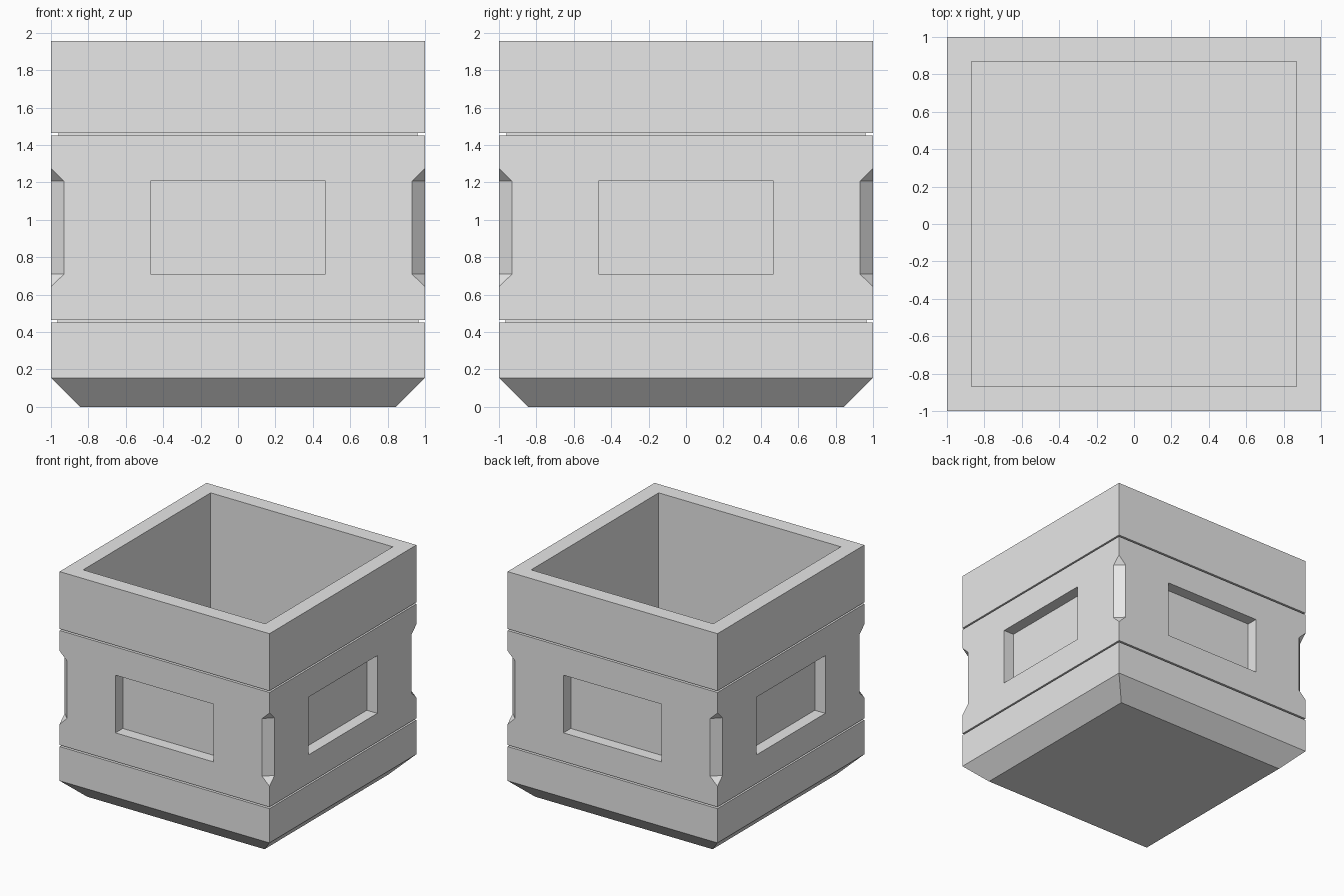
import bpy, bmesh, math
from mathutils import Matrix

if "Cube" in bpy.data.objects:
    bpy.data.objects.remove(bpy.data.objects["Cube"])

# Stone colour
grey = bpy.data.materials.new("stone grey")
grey.diffuse_color = (0.8, 0.8, 0.8, 1)
grey.use_nodes = True
grey.node_tree.nodes["Principled BSDF"].inputs["Base Color"].default_value = grey.diffuse_color


def make_object(name, bm):
    bmesh.ops.recalc_face_normals(bm, faces=bm.faces[:])
    mesh = bpy.data.meshes.new(name)
    bm.to_mesh(mesh)
    bm.free()
    mesh.materials.append(grey)
    obj = bpy.data.objects.new(name, mesh)
    bpy.context.collection.objects.link(obj)
    return obj


def loft(bm, rings):
    """Join closed rings of points and cap both ends."""
    loops = [[bm.verts.new(p) for p in ring] for ring in rings]
    for a, b in zip(loops, loops[1:]):
        n = len(a)
        for i in range(n):
            bm.faces.new((a[i], a[(i + 1) % n], b[(i + 1) % n], b[i]))
    bm.faces.new(loops[0])
    bm.faces.new(loops[-1])
    return [v for ring in loops for v in ring]


def square(h, z):
    return [(-h, -h, z), (h, -h, z), (h, h, z), (-h, h, z)]


# Square pot: bevelled foot, two grooves, rim, hollow inside
profile = [(0.845, 0), (1, 0.155),
           (1, 0.45), (0.965, 0.45), (0.965, 0.464), (1, 0.464),
           (1, 1.45), (0.96, 1.45), (0.96, 1.464), (1, 1.464),
           (1, 1.957), (0.868, 1.957), (0.868, 0.13)]
bm = bmesh.new()
loft(bm, [square(h, z) for h, z in profile])
pot = make_object("planter_pot", bm)

# Cutters for the recessed panels and the stopped corner chamfers
panel = [(0.90, 0.71), (1.10, 0.71), (1.10, 1.207), (0.90, 1.207)]
chamfer = [(1.3647, 0.71), (1.50, 0.523), (1.50, 1.391), (1.3647, 1.207)]
bm = bmesh.new()
for side in range(4):
    for section, half, offset in ((panel, 0.468, 0), (chamfer, 0.2, math.pi / 4)):
        verts = loft(bm, [[(r, y, z) for r, z in section] for y in (-half, half)])
        turn = Matrix.Rotation(side * math.pi / 2 + offset, 3, 'Z')
        bmesh.ops.rotate(bm, verts=verts, cent=(0, 0, 0), matrix=turn)
cutter = make_object("recess_cutter", bm)
cutter.hide_render = True

# Carve the recesses, then drop the cutter
carve = pot.modifiers.new("carve", 'BOOLEAN')
carve.operation = 'DIFFERENCE'
carve.solver = 'EXACT'
carve.object = cutter
bpy.context.view_layer.objects.active = pot
bpy.ops.object.modifier_apply(modifier=carve.name)
bpy.data.objects.remove(cutter)
